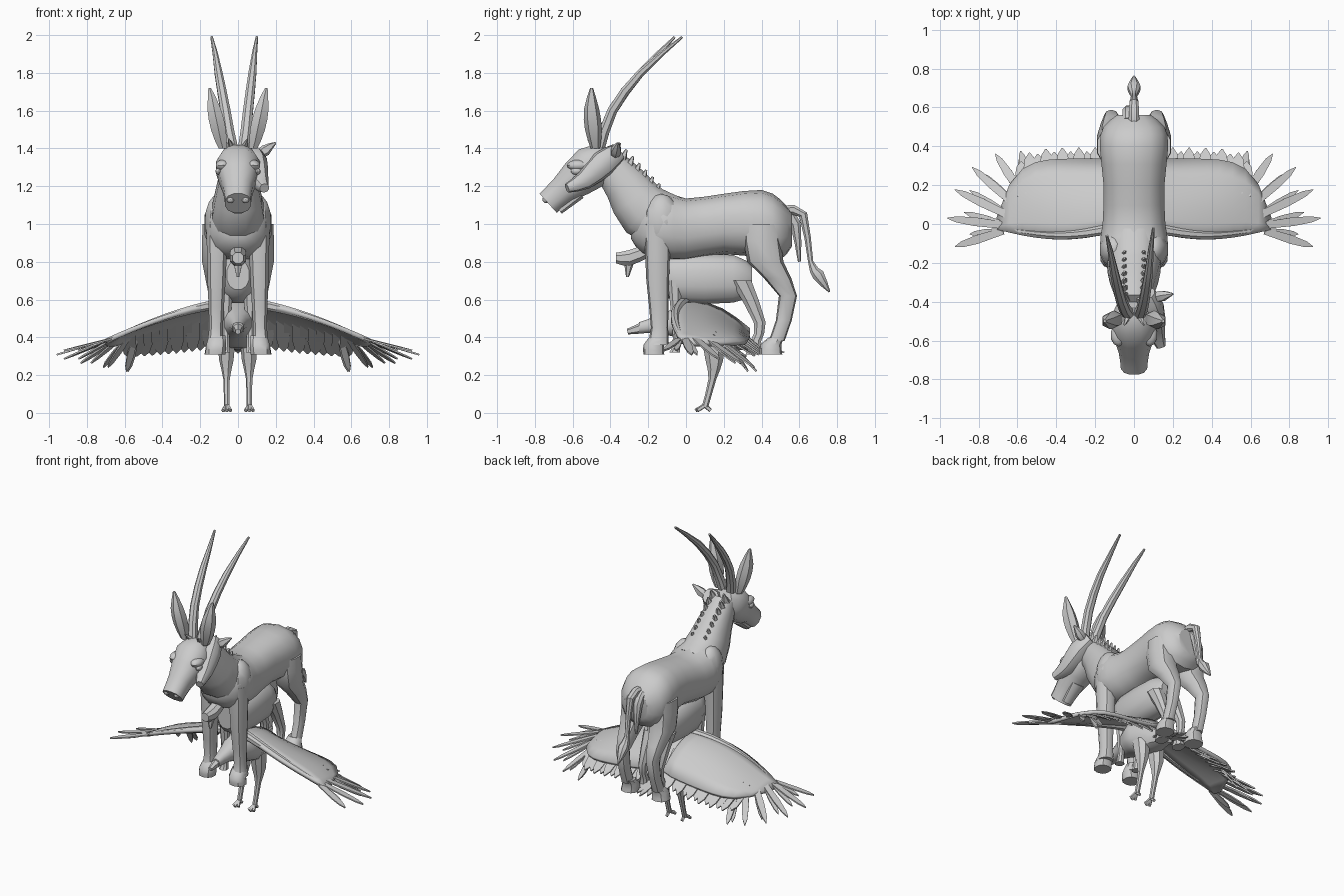
import bpy
import bmesh
import math
from mathutils import Vector

if "Cube" in bpy.data.objects:
    bpy.data.objects.remove(bpy.data.objects["Cube"], do_unlink=True)

colour = (.6, .6, .6, 1)
grey = bpy.data.materials.new("plain_grey")
grey.use_nodes = True
grey.diffuse_color = colour
grey.node_tree.nodes["Principled BSDF"].inputs["Base Color"].default_value = colour

X, Y, Z = Vector((1, 0, 0)), Vector((0, 1, 0)), Vector((0, 0, 1))
SIDES = {"left": 1, "right": -1}
parts = []


def finish(name, bm):
    """Turn a bmesh into a grey object."""
    bmesh.ops.recalc_face_normals(bm, faces=bm.faces)
    mesh = bpy.data.meshes.new(name)
    bm.to_mesh(mesh)
    bm.free()
    mesh.materials.append(grey)
    obj = bpy.data.objects.new(name, mesh)
    bpy.context.collection.objects.link(obj)
    parts.append(obj)
    return obj


def skin(name, centres, widths, depths, axis=None, ref=X, corners=10):
    """Skin slightly boxy elliptical rings along a path."""
    bm = bmesh.new()
    rings = []
    last = len(centres) - 1
    for i, centre in enumerate(centres):
        along = axis or (centres[min(i + 1, last)] - centres[max(i - 1, 0)]).normalized()
        side = (ref - along * ref.dot(along)).normalized()
        up = along.cross(side)
        ring = []
        for k in range(corners):
            angle = math.tau * (k + .5) / corners
            c, s = (math.copysign(abs(v) ** .85, v) for v in (math.cos(angle), math.sin(angle)))
            ring.append(bm.verts.new(centre + side * c * widths[i] + up * s * depths[i]))
        rings.append(ring)
    for a, b in zip(rings, rings[1:]):
        for k in range(corners):
            j = (k + 1) % corners
            bm.faces.new((a[k], a[j], b[j], b[k]))
    bm.faces.new(rings[0])
    bm.faces.new(rings[-1])
    return finish(name, bm)


def limb(name, stations, spread=(0, 0), flat=1, flip=1, **options):
    """Smooth tube through (y, z, radius); spread gives x at both ends."""
    keys = [Vector(s) for s in stations]
    padded = [keys[0]] + keys + [keys[-1]]
    path = []
    for p, a, b, q in zip(padded, padded[1:], padded[2:], padded[3:]):
        # spline point halfway between two stations
        path += [a, ((a + b) * 9 - p - q) / 16]
    path.append(keys[-1])
    start, end = spread
    last = len(path) - 1
    centres = [Vector((flip * (start + (end - start) * i / last), p.x, p.y))
               for i, p in enumerate(path)]
    widths = [max(p.z, .004) for p in path]
    return skin(name, centres, widths, [w * flat for w in widths], **options)


def pair(name, stations, **options):
    """Make a limb on both sides."""
    for label, flip in SIDES.items():
        limb(label + "_" + name, stations, flip=flip, **options)


def blade(name, start, tip, width, flip=1):
    """Flat pointed feather."""
    a, b = (Vector((flip * p[0], p[1], p[2])) for p in (start, tip))
    steps = {0: .8, .55: 1, .85: .7, 1: .08}
    return skin(name, [a.lerp(b, t) for t in steps], [width * w for w in steps.values()],
                [.006] * len(steps), ref=Z.cross(b - a).normalized(), corners=4)


def balls(name, centre, size):
    """Mirrored pair of stretched balls."""
    for label, flip in SIDES.items():
        bm = bmesh.new()
        bmesh.ops.create_uvsphere(bm, u_segments=10, v_segments=8, radius=1)
        for v in bm.verts:
            v.co = [c * s + o for c, s, o in zip(v.co, size, centre)]
            v.co.x *= flip
        finish(label + "_" + name, bm)


# Large horned animal: trunk, neck and head
limb("torso", [(-.29, .98, .06), (-.23, .98, .14), (-.12, .99, .18), (0, .97, .165),
               (.2, 1, .16), (.4, 1, .18), (.5, .97, .16), (.56, .97, .09)],
     axis=Y, corners=14)
limb("neck", [(-.08, 1, .14), (-.22, 1.07, .14), (-.32, 1.21, .11), (-.43, 1.34, .08)],
     flat=1.1, corners=12)
limb("head", [(-.4, 1.36, .07), (-.5, 1.3, .12), (-.65, 1.18, .08), (-.73, 1.11, .07)],
     corners=12)
limb("lower_jaw", [(-.56, 1.16, .05), (-.67, 1.07, .035)], flat=.6, corners=8)
balls("brow", (.08, -.57, 1.31), (.04, .06, .03))
balls("eye", (.1, -.58, 1.28), (.02, .03, .02))
balls("nostril", (.04, -.74, 1.13), (.02, .02, .02))
balls("shoulder", (.1, -.13, 1.01), (.08, .1, .15))

# Ears, horns and mane
pair("ear", [(-.48, 1.4, .025), (-.49, 1.5, .045), (-.5, 1.61, .04), (-.5, 1.72, .008)],
     spread=(.08, .15), axis=Z, corners=6)
for (label, flip), reach in zip(SIDES.items(), (.1, .14)):
    limb(label + "_horn", [(-.46, 1.4, .032), (-.39, 1.6, .028), (-.24, 1.8, .022),
                           (.08 - reach, 1.99, .007)],
         spread=(.03, reach), flip=flip, corners=8)
for i in range(7):
    y, z = -.38 + .035 * i, 1.4 - .036 * i
    pair("mane_tuft", [(y, z - .04, .03), (y + .03, z + .03, .006)],
         spread=(.045, .05), corners=5)
pair("forelock", [(-.47, 1.4, .02), (-.52, 1.45, .004)], spread=(.03, .05), corners=5)

# Legs and hooves
stance = (.11, .12)
pair("front_leg", [(-.15, 1, .06), (-.15, .7, .05), (-.14, .45, .038), (-.15, .36, .05)],
     spread=stance, flat=1.2, axis=Z)
pair("front_hoof", [(-.14, .41, .045), (-.17, .36, .055), (-.17, .31, .055)],
     spread=stance, axis=Z)
pair("hind_leg", [(.4, 1, .08), (.42, .8, .08), (.54, .62, .04), (.48, .38, .035)],
     spread=stance, flat=1.2, axis=Z)
pair("hind_hoof", [(.48, .4, .04), (.45, .36, .055), (.45, .31, .06)],
     spread=stance, axis=Z)

# Tails
limb("long_tail", [(.52, 1.07, .03), (.62, 1.05, .025), (.66, .8, .015),
                   (.7, .73, .035), (.76, .64, .005)], corners=8)
limb("short_tail", [(.53, 1.06, .03), (.58, 1, .03), (.6, .8, .008)],
     spread=(-.03, -.03), corners=8)

# Small hoofed animal: body, limbs and side head
limb("small_body", [(-.14, .73, .06), (-.05, .71, .1), (.25, .71, .1), (.35, .7, .06)],
     flat=1.3, axis=Y, corners=12)
inner_stance = (.06, .07)
pair("small_hind_leg", [(.29, .7, .05), (.39, .48, .028), (.37, .38, .025), (.36, .31, .04)],
     spread=inner_stance, flat=1.2, axis=Z, corners=8)
pair("small_front_leg", [(-.06, .7, .04), (-.05, .4, .02), (-.06, .32, .03)],
     spread=inner_stance, axis=Z, corners=8)
limb("side_head", [(-.36, 1.38, .05), (-.44, 1.32, .07), (-.54, 1.23, .05),
                   (-.63, 1.19, .025)], spread=(.06, .14))
limb("side_ear", [(-.38, 1.36, .02), (-.37, 1.39, .03), (-.36, 1.43, .005)],
     spread=(.09, .2), ref=Y, corners=6)
limb("chest_knob", [(-.2, .86, .04), (-.3, .82, .045), (-.37, .82, .03)],
     axis=Y, corners=8)
limb("chest_tuft", [(-.3, .81, .03), (-.31, .72, .008)], corners=6)

# Bird: body, beak, legs and tail
limb("bird_body", [(-.25, .45, .03), (-.14, .47, .05), (0, .48, .1), (.1, .46, .12),
                   (.34, .37, .04)], axis=Y, corners=12)
limb("beak", [(-.23, .45, .03), (-.31, .43, .015)], corners=6)
pair("bird_leg", [(.14, .4, .05), (.15, .28, .04), (.14, .18, .018), (.1, .03, .015)],
     spread=(.06, .06), flat=1.2, axis=Z, corners=7)
for sideways, y in ((-.02, .06), (0, .05), (.02, .06), (0, .13)):
    pair("toe", [(.1, .04, .012), (y, .012, .01)],
         spread=(.06, .06 + sideways), corners=5)
for i in range(-3, 4):
    blade("tail_feather", (i * .01, .24, .39), (i * .04, .52 - abs(i) * .03, .32), .03)


# Wings: arched panel, thick leading edge, feathers behind and at the hand
def wing_point(u, t):
    """Point at u along the span and t from leading to trailing edge."""
    front = Vector((0, -.03 - .05 * math.sin(math.pi * u), .58 - .2 * u ** 1.5))
    rear = Vector((0, .33 - .3 * u ** 8, .44 - .08 * u ** .5))
    arch = .05 * math.sin(math.pi * t) * (1 - u * u)
    return front.lerp(rear, t) + X * (.05 + .65 * u) + Z * arch


SPAN, CHORD = 10, 5
for label, flip in SIDES.items():
    bm = bmesh.new()
    rows = []
    for i in range(SPAN + 1):
        row = [wing_point(i / SPAN, j / CHORD) for j in range(CHORD + 1)]
        rows.append([bm.verts.new((p.x * flip, p.y, p.z)) for p in row])
    for a, b in zip(rows, rows[1:]):
        for j in range(CHORD):
            bm.faces.new((a[j], b[j], b[j + 1], a[j + 1]))
    wing = finish(label + "_wing", bm)
    solid = wing.modifiers.new("thickness", "SOLIDIFY")
    solid.thickness = .025
    solid.offset = 0

    edge = [wing_point(i / SPAN, .06) for i in range(SPAN + 1)]
    for p in edge:
        p.x *= flip
    taper = [.03 - .002 * i for i in range(SPAN + 1)]
    skin(label + "_wing_arm", edge, taper, taper, ref=Y, corners=8)

    for k in range(13):
        u = .065 * k + .02
        droop = Vector((.01, .04 + .02 * (k % 2), -.07))
        blade(label + "_rear_feather", wing_point(u, .6), wing_point(u, 1) + droop, .05, flip)
    for k in range(6):
        angle = math.radians(24 * k - 24)
        length = .345 - .01 * abs(k - 1)
        fan = Vector((math.cos(angle), math.sin(angle), 0))
        root = wing_point(.96 - .04 * k, .15 * k)
        hand = Vector((.615, .02 + .01 * k, .33 - .022 * k))
        blade(label + "_long_feather", root, hand + fan * length, .03, flip)
        blade(label + "_short_feather", root, hand + fan * length * .75 + Y * .03, .025, flip)

# Smooth shading with sharp creases
bpy.ops.object.select_all(action="DESELECT")
for obj in parts:
    obj.select_set(True)
bpy.context.view_layer.objects.active = parts[0]
bpy.ops.object.shade_smooth_by_angle(angle=math.radians(35))
